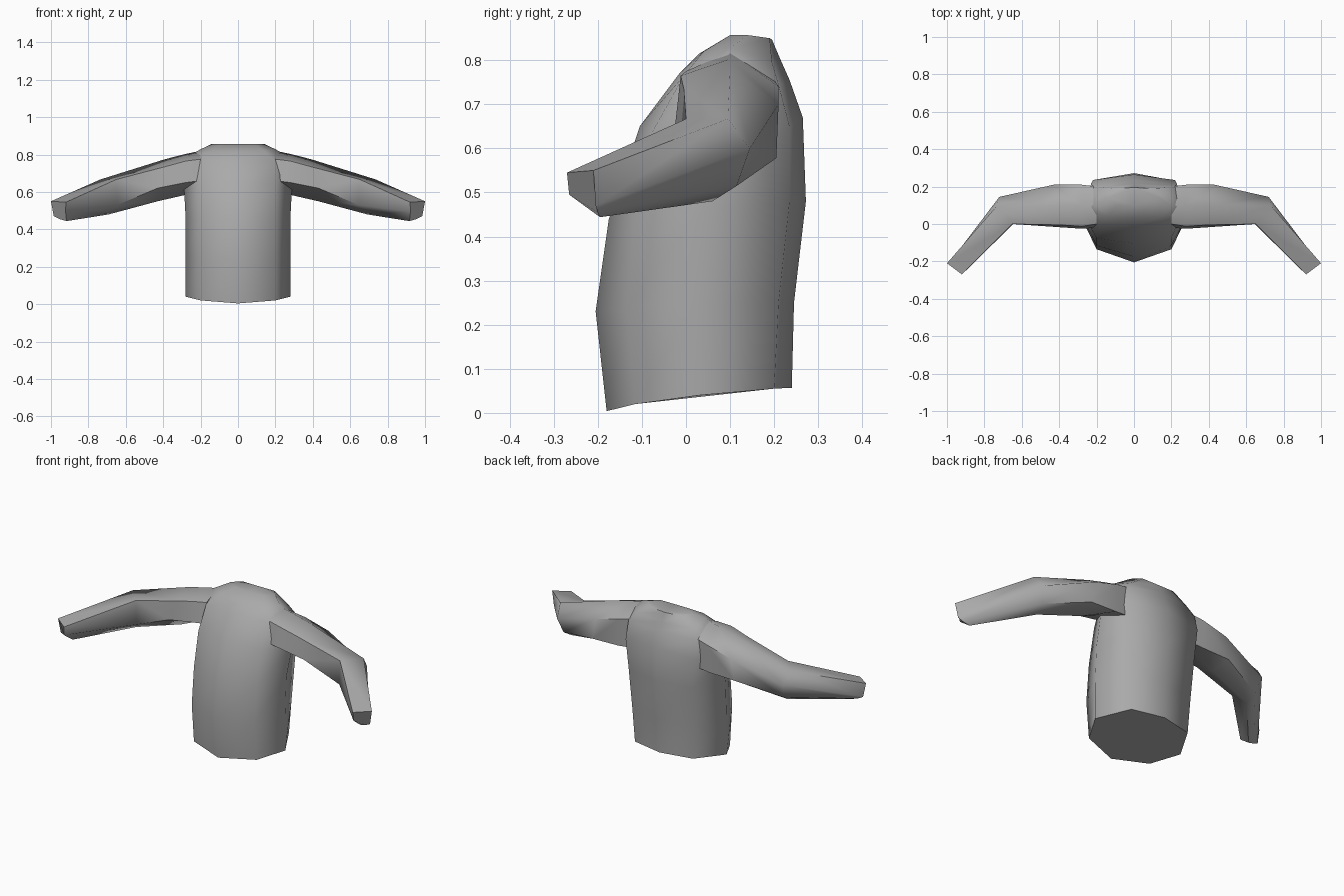
import bpy, bmesh

grey = bpy.data.materials.new("plain grey")
grey.diffuse_color = (0.4, 0.4, 0.4, 1)


def loft(name, rings):
    """Skin closed rings of points, cap both ends, shade smooth with sharp rims."""
    bm = bmesh.new()
    loops = [[bm.verts.new(p) for p in ring] for ring in rings]
    n = len(loops[0])
    for a, b in zip(loops, loops[1:]):
        for i in range(n):
            j = (i + 1) % n
            bm.faces.new((a[i], a[j], b[j], b[i]))
    bm.faces.new(loops[0])
    bm.faces.new(loops[-1])
    bmesh.ops.recalc_face_normals(bm, faces=bm.faces)
    mesh = bpy.data.meshes.new(name)
    bm.to_mesh(mesh)
    bm.free()
    mesh.materials.append(grey)
    obj = bpy.data.objects.new(name, mesh)
    bpy.context.collection.objects.link(obj)
    bpy.ops.object.select_all(action='DESELECT')
    obj.select_set(True)
    bpy.context.view_layer.objects.active = obj
    bpy.ops.object.shade_smooth_by_angle(angle=1.05)
    return obj


def mirrored_ring(half):
    """Complete a front-to-back half section to a full eight-sided ring."""
    return half + [(-x, y, z) for x, y, z in half[-2:0:-1]]


# Torso: half sections from hem to neck, each running front, side, back
torso = [
    [(0, -.18, .004), (.2, -.115, .02), (.28, .03, .04), (.185, .2, .055), (0, .24, .057)],
    [(0, -.205, .23), (.2, -.135, .24), (.28, .03, .25), (.195, .21, .25), (0, .245, .25)],
    [(0, -.175, .44), (.2, -.115, .45), (.28, .04, .46), (.2, .235, .48), (0, .272, .48)],
    [(0, -.105, .65), (.2, -.075, .64), (.288, .08, .61), (.22, .235, .65), (0, .265, .67)],
    [(0, -.015, .77), (.2, -.005, .765), (.27, .09, .79), (.22, .21, .745), (0, .235, .755)],
    [(0, .03, .815), (.14, .04, .82), (.2, .1, .828), (.18, .195, .795), (0, .215, .8)],
    [(0, .1, .857), (.09, .1, .857), (.14, .14, .857), (.1, .19, .85), (0, .195, .847)],
]
loft("torso", [mirrored_ring(half) for half in torso])

# Sleeves: six-sided sections from inside the shoulder to the wrist
sleeve = [
    [(.2, .0, .775), (.2, .1, .82), (.2, .2, .755), (.2, .2, .59), (.2, .1, .62), (.2, -.02, .66)],
    [(.28, -.012, .765), (.28, .1, .803), (.28, .21, .74), (.29, .205, .582), (.3, .1, .605), (.28, -.025, .65)],
    [(.39, -.005, .735), (.39, .1, .775), (.43, .21, .7), (.45, .205, .578), (.43, .1, .55), (.43, -.015, .62)],
    [(.65, .0, .667), (.735, .095, .667), (.72, .145, .6), (.7, .115, .515), (.69, .06, .48), (.645, .0, .53)],
    [(.92, -.27, .545), (1, -.21, .55), (.985, -.205, .47), (.955, -.2, .455), (.917, -.195, .444), (.922, -.265, .495)],
]
for side, s in (("left", 1), ("right", -1)):
    loft(side + "_sleeve", [[(s * x, y, z) for x, y, z in ring] for ring in sleeve])
